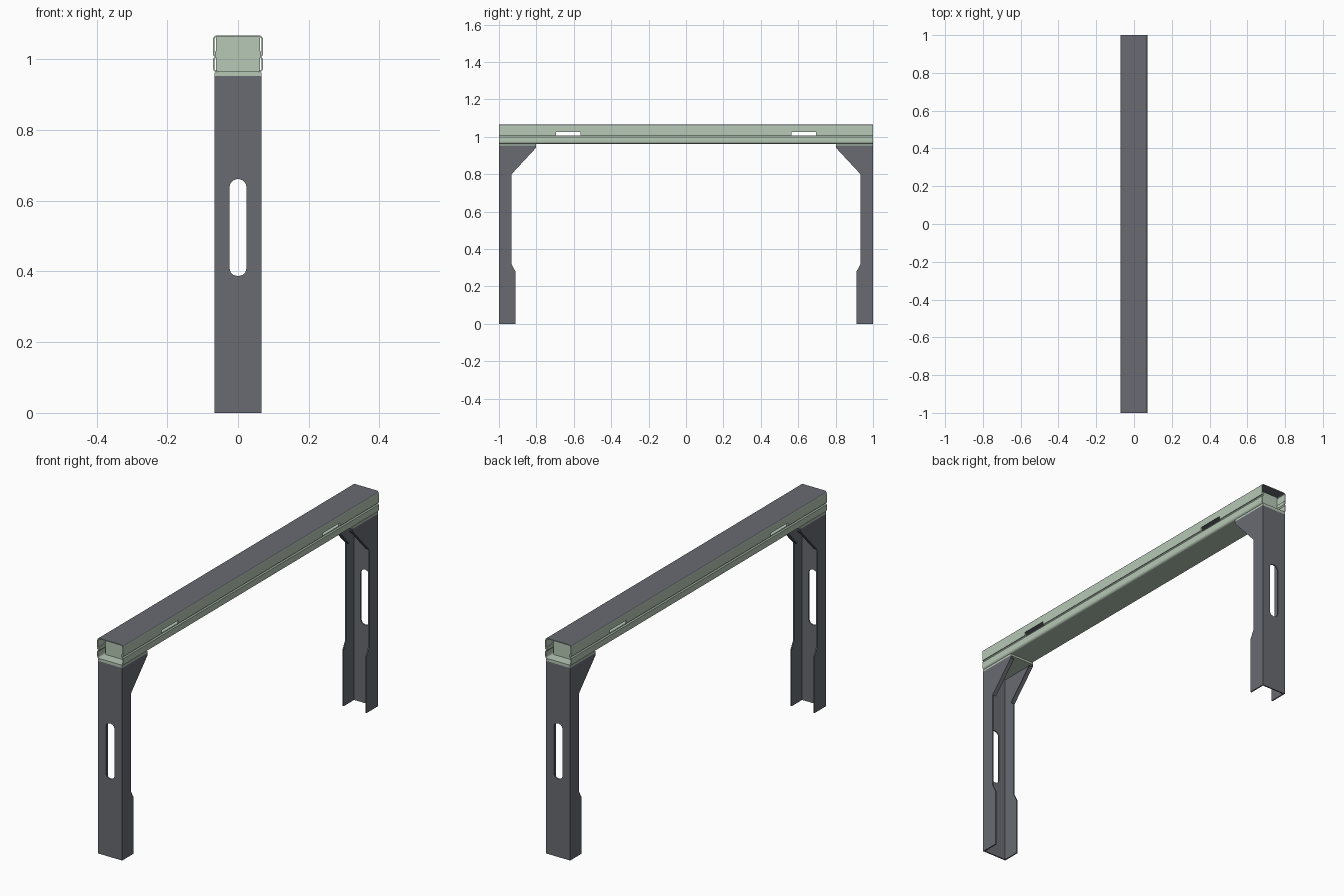
import bpy, bmesh, math
from mathutils import Vector
from mathutils.geometry import tessellate_polygon

if "Cube" in bpy.data.objects:
    bpy.data.objects.remove(bpy.data.objects["Cube"])


def material(name, rgb):
    m = bpy.data.materials.new(name)
    m.diffuse_color = (*rgb, 1)
    m.use_nodes = True
    m.node_tree.nodes["Principled BSDF"].inputs["Base Color"].default_value = m.diffuse_color
    return m


grey = material("dark_grey", (0.14, 0.146, 0.167))
green = material("pale_green", (0.47, 0.58, 0.47))


def prism(name, loops, axis, a, b, mat=None):
    """Extrude a 2D outline (first loop) with holes (other loops) from a to b."""
    put = {"x": lambda u, v, t: (t, u, v),
           "y": lambda u, v, t: (u, t, v),
           "z": lambda u, v, t: (u, v, t)}[axis]
    pts = [p for lp in loops for p in lp]
    n = len(pts)
    tris = tessellate_polygon([[Vector((u, v, 0)) for u, v in lp] for lp in loops])
    verts = [put(u, v, a) for u, v in pts] + [put(u, v, b) for u, v in pts]
    faces = [tuple(t) for t in tris] + [tuple(i + n for i in reversed(t)) for t in tris]
    start = 0
    for lp in loops:
        k = len(lp)
        for i in range(k):
            p, q = start + i, start + (i + 1) % k
            faces.append((p, q, q + n, p + n))
        start += k
    me = bpy.data.meshes.new(name)
    me.from_pydata(verts, [], faces)
    bm = bmesh.new()
    bm.from_mesh(me)
    bmesh.ops.recalc_face_normals(bm, faces=bm.faces)
    bm.to_mesh(me)
    bm.free()
    ob = bpy.data.objects.new(name, me)
    bpy.context.collection.objects.link(ob)
    if mat:
        me.materials.append(mat)
    return ob


def rect(u0, u1, v0, v1):
    return [(u0, v0), (u1, v0), (u1, v1), (u0, v1)]


def slot(hw, z0, z1, r):
    """Upright slot outline with rounded ends."""
    out = []
    for cu, cv, a0 in ((hw - r, z1 - r, 0), (r - hw, z1 - r, 90),
                       (r - hw, z0 + r, 180), (hw - r, z0 + r, 270)):
        for i in range(4):
            t = math.radians(a0 + 30 * i)
            out.append((cu + r * math.cos(t), cv + r * math.sin(t)))
    return out


def corner(cx, cz, r, a0):
    return [(cx + r * math.cos(math.radians(a0 + 22.5 * i)),
             cz + r * math.sin(math.radians(a0 + 22.5 * i))) for i in range(5)]


def sheet(half, thick):
    """Mirror a half path (from +x side to the middle) and give it thickness."""
    path = [Vector(p) for p in half] + [Vector((-x, z)) for x, z in reversed(half)]
    mid = Vector((0, 1.015))
    inner = []
    for i, p in enumerate(path):
        d1 = (p - path[i - 1]).normalized() if i else None
        d2 = (path[i + 1] - p).normalized() if i < len(path) - 1 else None
        d1, d2 = d1 or d2, d2 or d1
        n1, n2 = Vector((-d1.y, d1.x)), Vector((-d2.y, d2.x))
        m = (n1 + n2) / (1 + n1.dot(n2))
        inner.append((p, m))
    sign = 1 if inner[len(path) // 2][1].dot(mid - path[len(path) // 2]) > 0 else -1
    return [tuple(p) for p in path] + [tuple(p + m * thick * sign) for p, m in reversed(inner)]


# Beam: grey-topped upper channel and green lower channel with tucked-in tongue
TOP, BOT, HW = 1.067, 0.963, 0.071
upper = prism("beam_upper_channel",
              [sheet([(HW, 1.01)] + corner(HW - 0.012, TOP - 0.012, 0.012, 0), 0.004)],
              "y", -1, 1, green)
upper.data.materials.append(grey)
for f in upper.data.polygons:
    if f.center.z > 1.0585 and abs(f.normal.y) < 0.5:
        f.material_index = 1
bottom = [(x, z) for x, z in reversed(corner(HW - 0.012, BOT + 0.012, 0.012, 270))]
lower = prism("beam_lower_channel",
              [sheet([(0.0665, 1.022), (0.0665, 1.006), (HW, 1.0)] + bottom, 0.004)],
              "y", -1, 1, green)

# Long side slots cut through both beam walls
for s in (-1, 1):
    y0, y1 = sorted((s * 0.565, s * 0.695))
    cutter = prism("slot_cutter", [rect(y0, y1, 1.008, 1.026)], "x", -0.1, 0.1)
    cutter.hide_render = True
    cutter.hide_set(True)
    cutter.display_type = "WIRE"
    for ob in (upper, lower):
        mod = ob.modifiers.new("slot", "BOOLEAN")
        mod.operation = "DIFFERENCE"
        mod.solver = "EXACT"
        mod.object = cutter

for s, end in ((-1, "front"), (1, "back")):
    # Recessed closing plate inside the beam end
    prism(end + "_beam_end_plate", [rect(-0.0625, 0.0625, BOT + 0.004, TOP - 0.004)],
          "y", s * 0.945, s * 0.949, green)

    # Leg: slotted outer web
    prism(end + "_leg_web", [rect(-0.066, 0.066, 0, 0.953), slot(0.024, 0.387, 0.661, 0.022)],
          "y", s * 0.994, s * 1.0, grey)

    # Leg side flanges with wide foot and corner gusset in one outline
    flange = [(0.994, 0), (0.912, 0), (0.912, 0.28), (0.933, 0.32), (0.933, 0.8),
              (0.803, 0.94), (0.803, 0.953), (0.994, 0.953)]
    lip = [(0.933, 0.8), (0.803, 0.94), (0.807, 0.944), (0.937, 0.804)]
    for m, side in ((-1, "left"), (1, "right")):
        prism(f"{end}_{side}_leg_flange", [[(s * y, z) for y, z in flange]],
              "x", m * 0.060, m * 0.066, grey)
        prism(f"{end}_{side}_gusset_lip", [[(s * y, z) for y, z in lip]],
              "x", m * 0.046, m * 0.060, grey)

    # Green cap plate between leg and beam
    y0, y1 = sorted((s * 0.803, s * 1.0))
    prism(end + "_leg_cap", [rect(-0.066, 0.066, y0, y1)], "z", 0.953, BOT, green)
